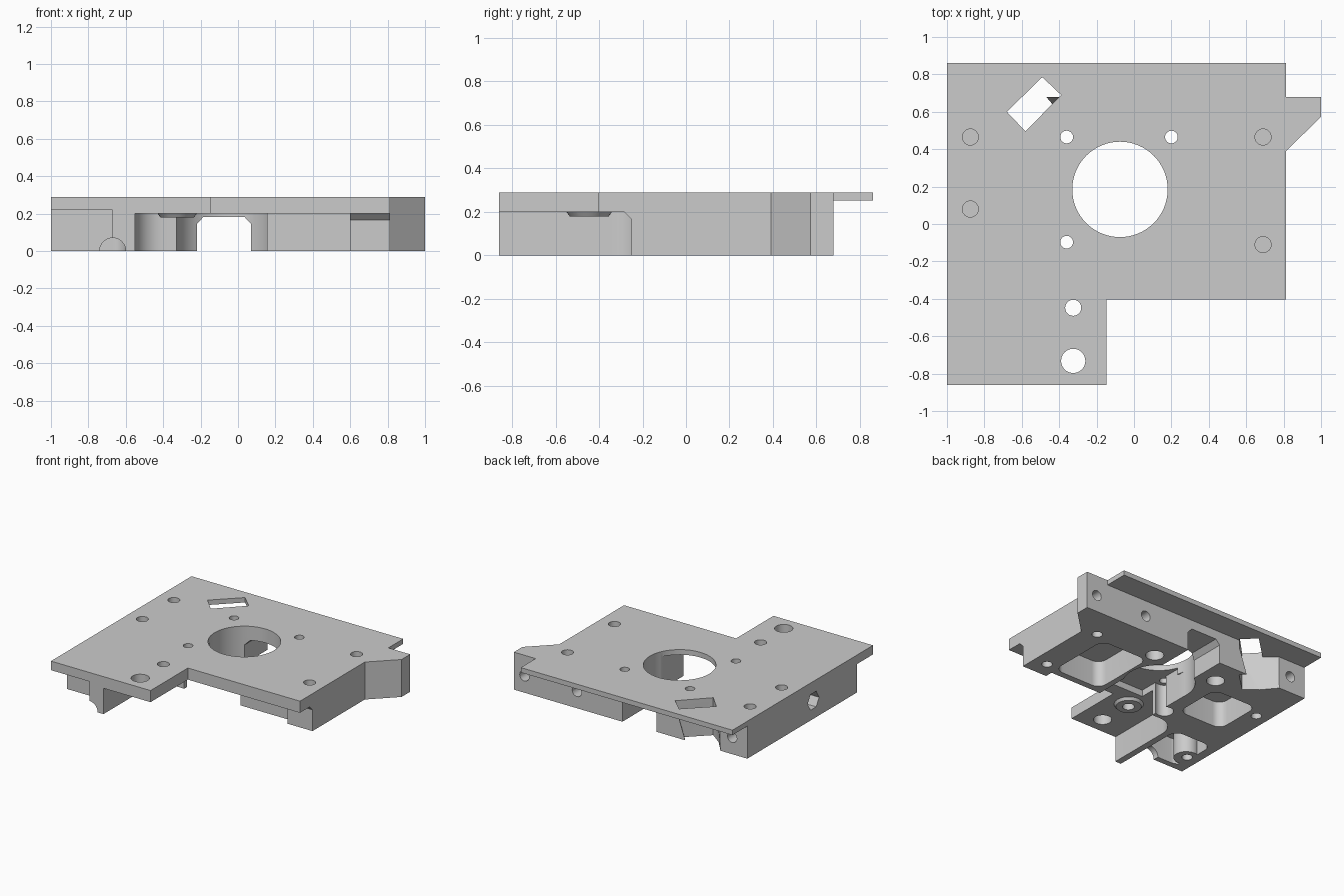
import bpy, bmesh, math

cube = bpy.data.objects.get("Cube")
if cube:
    bpy.data.objects.remove(cube, do_unlink=True)

grey = bpy.data.materials.new("plain grey")
grey.use_nodes = True
colour = (0.6, 0.6, 0.6, 1)
grey.diffuse_color = colour
grey.node_tree.nodes["Principled BSDF"].inputs["Base Color"].default_value = colour

AXES = {"z": lambda a, b, c: (a, b, c),
        "y": lambda a, b, c: (a, c, b),
        "x": lambda a, b, c: (c, a, b)}


def prism(name, pts, lo, hi, axis="z", end=None):
    """Closed prism from a 2D outline, with an optional different end outline."""
    place = AXES[axis]
    bm = bmesh.new()
    a = [bm.verts.new(place(p[0], p[1], lo)) for p in pts]
    b = [bm.verts.new(place(p[0], p[1], hi)) for p in (end or pts)]
    bm.faces.new(a)
    bm.faces.new(b[::-1])
    n = len(a)
    for i in range(n):
        bm.faces.new((a[i], b[i], b[(i + 1) % n], a[(i + 1) % n]))
    if end:
        bmesh.ops.triangulate(bm, faces=[f for f in bm.faces if len(f.verts) == 4])
    bmesh.ops.recalc_face_normals(bm, faces=bm.faces)
    mesh = bpy.data.meshes.new(name)
    bm.to_mesh(mesh)
    bm.free()
    mesh.materials.append(grey)
    ob = bpy.data.objects.new(name, mesh)
    bpy.context.collection.objects.link(ob)
    return ob


def arc(cx, cy, r, a0=0, a1=360, n=8):
    return [(cx + r * math.cos(math.radians(a0 + (a1 - a0) * i / n)),
             cy + r * math.sin(math.radians(a0 + (a1 - a0) * i / n))) for i in range(n + 1)]


def circle(cx, cy, r, n=32):
    return arc(cx, cy, r, n=n)[:-1]


def rect(x0, x1, y0, y1):
    return [(x0, y0), (x1, y0), (x1, y1), (x0, y1)]


def round_rect(x0, x1, y0, y1, r):
    return (arc(x1 - r, y1 - r, r, 0, 90) + arc(x0 + r, y1 - r, r, 90, 180)
            + arc(x0 + r, y0 + r, r, 180, 270) + arc(x1 - r, y0 + r, r, 270, 360))


def combine(tool, operation="DIFFERENCE"):
    tool.hide_render = True
    mod = plate.modifiers.new("shape", "BOOLEAN")
    mod.operation = operation
    mod.solver = "EXACT"
    mod.object = tool
    bpy.ops.object.select_all(action="DESELECT")
    bpy.context.view_layer.objects.active = plate
    plate.select_set(True)
    bpy.ops.object.modifier_apply(modifier=mod.name)
    bpy.data.objects.remove(tool, do_unlink=True)


def cut(pts, lo, hi, axis="z", end=None):
    combine(prism("cutter", pts, lo, hi, axis, end))


# Mounting plate with a side tab and a missing front corner
plate = prism("mounting_plate", [
    (-1, -0.86), (-0.147, -0.86), (-0.147, -0.403), (0.813, -0.403), (0.813, 0.39),
    (1, 0.573), (1, 0.678), (0.813, 0.678), (0.813, 0.86), (-1, 0.86)], 0, 0.29)

# Thin back flange
cut(rect(-1.1, 1.1, 0.678, 1), -0.1, 0.252)

# Recess under the front, open to the centre, leaving a leg at the left corner
cut([(-0.55, -1), (1.1, -1), (1.1, -0.25), (0.6, -0.25), (0.6, -0.19), (0.155, -0.19),
     (0.155, 0.15), (-0.328, 0.185), (-0.328, -0.19)]
    + arc(-0.4, -0.34, 0.15, 90, 180), -0.1, 0.2)
cut(rect(-0.328, 0.155, -0.3, 0.1), -0.1, 0.25)
cut(rect(0.15, 0.6, -0.3, -0.19), -0.1, 0.25)
cut(rect(-1.1, -0.67, -1, -0.665), -0.1, 0.22)

# Gusset and boss under the front
combine(prism("gusset", [(-0.285, 0.2), (-0.25, 0.165), (-0.2, 0.165), (-0.2, 0.22), (-0.285, 0.22)],
              0.6, 0.8125, "x"), "UNION")
combine(prism("boss", circle(-0.325, -0.445, 0.09), 0.18, 0.205,
              end=circle(-0.325, -0.445, 0.108)), "UNION")

# Channel from the centre to the back
cut([(-0.22, -0.1), (0.07, -0.1), (0.07, 0.145), (0.035, 0.182), (-0.185, 0.182), (-0.22, 0.145)],
    0.1, 0.8, "y")

# Centre opening
cut(circle(-0.075, 0.185, 0.255, 64), -0.1, 0.4)

# Weight saving pockets
for box in ((0.2, 0.61, -0.14, 0.38), (-0.82, -0.44, -0.03, 0.36), (-0.93, -0.6, -0.62, -0.26)):
    cut(round_rect(*box, 0.07), -0.1, 0.2)

# Round boss standing in the corner of the front pocket
combine(prism("corner_boss", circle(-0.9, -0.5, 0.09), 0, 0.21), "UNION")

# Half round groove leading into the front pocket
cut(circle(-0.67, 0, 0.07), -1, -0.55, "y")

# Angled slot and its wider mouth at the back
cut([(-0.49, 0.785), (-0.39, 0.69), (-0.58, 0.495), (-0.68, 0.6)], 0.2, 0.4)
cut([(-0.79, 0.7), (-0.68, 0.57), (-0.58, 0.495), (-0.435, 0.635), (-0.49, 0.7)], -0.01, 0.252,
    end=[(-0.79, 0.7), (-0.68, 0.6), (-0.58, 0.495), (-0.39, 0.69), (-0.4, 0.7)])

# Through holes, three of them counterbored from below
for x, y, r in ((-0.325, -0.448, 0.043), (-0.325, -0.732, 0.065)):
    cut(circle(x, y, r, 24), -0.1, 0.4)
for x, y in ((-0.36, 0.465), (0.2, 0.465), (-0.36, -0.097)):
    cut(circle(x, y, 0.034, 24), -0.1, 0.4)
    cut(circle(x, y, 0.065, 24), -0.1, 0.25)

# Blind holes in the top and the underside
for x, y in ((-0.875, 0.465), (-0.875, 0.08), (0.69, 0.465), (0.69, -0.11)):
    cut(circle(x, y, 0.043, 24), 0.19, 0.4)
for x, y in ((0.7, 0.43), (0.7, -0.12), (-0.9, 0.27), (-0.9, -0.49)):
    cut(circle(x, y, 0.038, 24), -0.1, 0.09)

# Blind holes in the back and the side
for x in (0.91, 0.46, -0.87):
    cut(circle(x, 0.13, 0.04, 24), 0.55, 0.8, "y")
cut(circle(-0.13, 0.14, 0.07, 6), -1.1, -0.85, "x")

# Shading
bpy.ops.object.select_all(action="DESELECT")
plate.select_set(True)
bpy.context.view_layer.objects.active = plate
bpy.ops.object.shade_smooth_by_angle(angle=math.radians(30))
